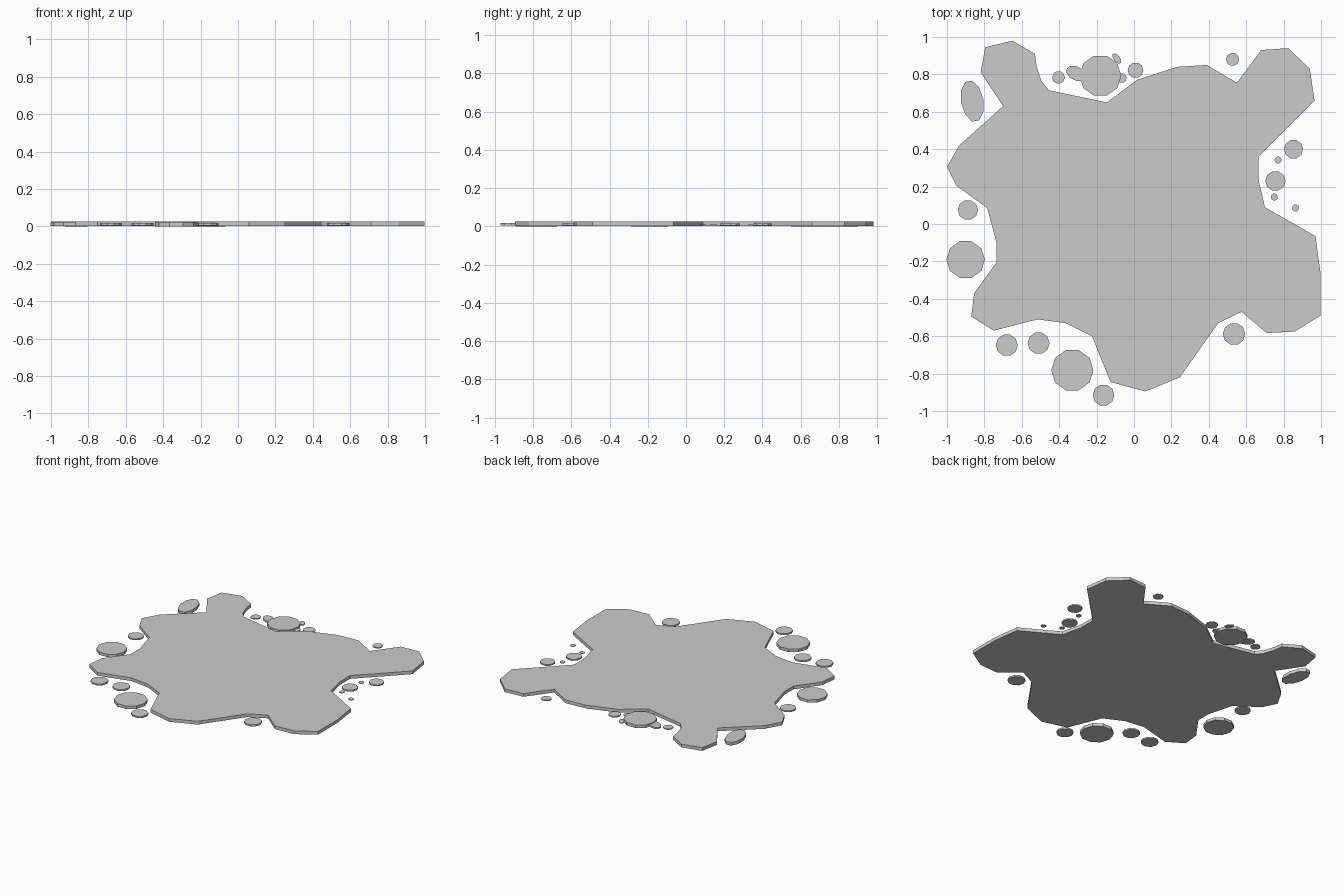
import bpy, bmesh
from math import cos, sin, pi, radians


def slab(name, points, z0, z1):
    """Flat plate: closed outline extruded from z0 to z1."""
    bm = bmesh.new()
    face = bm.faces.new([bm.verts.new((x, y, z0)) for x, y in points])
    top = bmesh.ops.extrude_face_region(bm, geom=[face], use_keep_orig=True)
    for v in top["geom"]:
        if isinstance(v, bmesh.types.BMVert):
            v.co.z = z1
    bmesh.ops.recalc_face_normals(bm, faces=bm.faces)
    bmesh.ops.triangulate(bm, faces=[f for f in bm.faces if len(f.verts) > 4])
    mesh = bpy.data.meshes.new(name)
    bm.to_mesh(mesh)
    bm.free()
    obj = bpy.data.objects.new(name, mesh)
    bpy.context.collection.objects.link(obj)
    return obj


def droplet(name, x, y, rx, ry, tilt=0.0):
    """Ten-sided disc whose thickness follows its size."""
    t = radians(tilt)
    pts = []
    for i in range(10):
        a = 2 * pi * i / 10
        u, v = rx * cos(a), ry * sin(a)
        pts.append((x + u * cos(t) - v * sin(t), y + u * sin(t) + v * cos(t)))
    h = 0.1 * max(rx, ry)
    slab(name, pts, 0.0113 - h, 0.0113 + h)


# main puddle outline, clockwise from the upper left lobe
outline = [
    (-.65, .98), (-.53, .91), (-.52, .84), (-.495, .765), (-.455, .715),
    (-.145, .65), (.015, .77), (.23, .84), (.39, .85), (.55, .755),
    (.68, .93), (.825, .94), (.94, .83), (.965, .66), (.665, .36),
    (.665, .24), (.70, .09), (.97, -.065), (.997, -.26), (.997, -.49),
    (.86, -.575), (.71, -.583), (.575, -.47), (.45, -.53), (.245, -.82),
    (.06, -.895), (-.125, -.845), (-.225, -.60), (-.365, -.53), (-.515, -.51),
    (-.75, -.57), (-.87, -.495), (-.855, -.37), (-.735, -.205), (-.735, -.10),
    (-.785, .085), (-.95, .205), (-1, .305), (-.935, .42), (-.70, .63),
    (-.82, .81), (-.795, .945),
]
slab("puddle", outline, 0.003, 0.027)

# round droplets: x, y, radius
rounds = [
    (-.888, .075, .054), (-.90, -.19, .103), (-.68, -.648, .059),
    (-.51, -.637, .059), (-.33, -.782, .113), (-.163, -.915, .058),
    (.535, -.588, .06), (.864, .086, .019), (.75, .144, .019),
    (.756, .23, .054), (.77, .342, .019), (.853, .40, .051),
    (.527, .88, .035), (.008, .822, .042), (-.18, .793, .112),
    (-.065, .78, .026), (-.404, .784, .034),
]
for i, (x, y, r) in enumerate(rounds):
    droplet(f"round_droplet_{i + 1}", x, y, r, r)

# stretched droplets: x, y, half width, half height, tilt
ovals = [
    (-.865, .657, .06, .113, 10),
    (-.092, .885, .017, .033, 38),
    (-.31, .805, .056, .037, -28),
]
for i, o in enumerate(ovals):
    droplet(f"oval_droplet_{i + 1}", *o)
